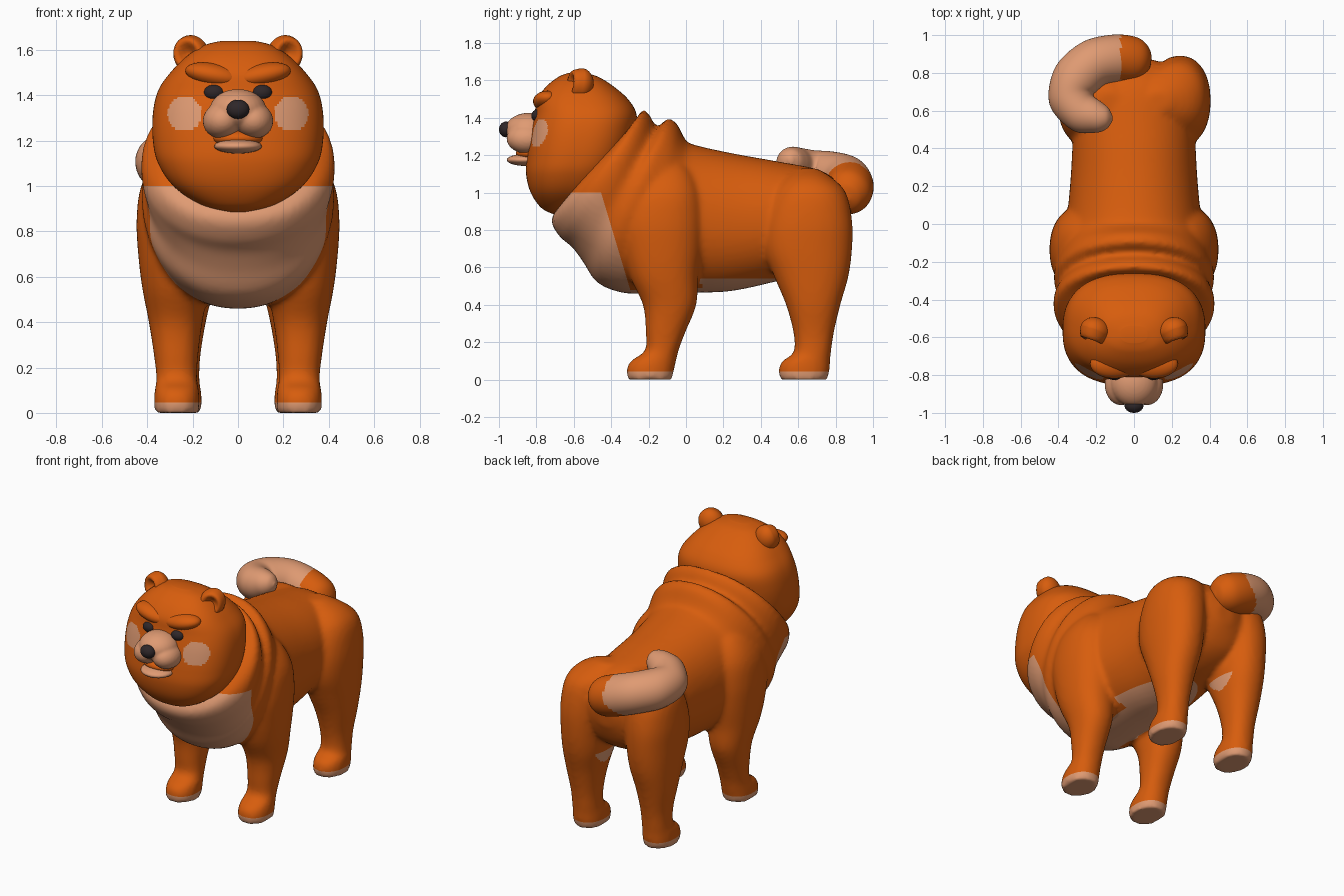
import bpy, bmesh, math
from mathutils import Vector, Matrix, Euler

if "Cube" in bpy.data.objects:
    bpy.data.objects.remove(bpy.data.objects["Cube"])


def material(name, rgb):
    m = bpy.data.materials.new(name)
    m.diffuse_color = (*rgb, 1)
    m.use_nodes = True
    m.node_tree.nodes["Principled BSDF"].inputs["Base Color"].default_value = m.diffuse_color
    return m


ORANGE = material("orange fur", (0.68, 0.109, 0.004))
CREAM = material("cream fur", (0.74, 0.325, 0.17))
DARK = material("dark nose and eyes", (0.028, 0.02, 0.022))


def finish(name, bm, mat, second=None, rule=None):
    """Turn a bmesh into a smooth object; faces matching rule get the second colour."""
    bmesh.ops.recalc_face_normals(bm, faces=bm.faces[:])
    for f in bm.faces:
        f.smooth = True
        f.material_index = int(bool(rule and rule(f.calc_center_median())))
    me = bpy.data.meshes.new(name)
    bm.to_mesh(me)
    bm.free()
    me.materials.append(mat)
    if second:
        me.materials.append(second)
    ob = bpy.data.objects.new(name, me)
    bpy.context.collection.objects.link(ob)
    return ob


def ring(c, u, v, p=2.0, n=56):
    """Superellipse ring around c with half axes u and v."""
    pts = []
    for i in range(n):
        a = 2 * math.pi * i / n
        ca, sa = math.cos(a), math.sin(a)
        x = math.copysign(abs(ca) ** (2 / p), ca)
        y = math.copysign(abs(sa) ** (2 / p), sa)
        pts.append(Vector(c) + Vector(u) * x + Vector(v) * y)
    return pts


def loft(name, rings, mat, second=None, rule=None, steps=4):
    """Skin a list of rings, smoothed along the length."""
    smooth = []
    last = len(rings) - 1
    for i in range(last):
        quad = [rings[max(i - 1, 0)], rings[i], rings[i + 1], rings[min(i + 2, last)]]
        for s in range(steps):
            t = s / steps
            smooth.append([0.5 * (2 * b + (c - a) * t + (2 * a - 5 * b + 4 * c - d) * t * t
                                  + (3 * b - a - 3 * c + d) * t ** 3)
                           for a, b, c, d in zip(*quad)])
    smooth.append(rings[-1])
    bm = bmesh.new()
    vs = [[bm.verts.new(p) for p in r] for r in smooth]
    n = len(vs[0])
    for r0, r1 in zip(vs, vs[1:]):
        for j in range(n):
            k = (j + 1) % n
            bm.faces.new((r0[j], r0[k], r1[k], r1[j]))
    bm.faces.new(vs[0])
    bm.faces.new(vs[-1])
    return finish(name, bm, mat, second, rule)


def ball(name, loc, size, mat, rot=(0, 0, 0), cupped=False):
    """Ellipsoid; cupped hollows out its front side."""
    bm = bmesh.new()
    bmesh.ops.create_uvsphere(bm, u_segments=28, v_segments=18, radius=1)
    if cupped:
        for v in bm.verts:
            if v.co.y < 0:
                r2 = v.co.x ** 2 + v.co.z ** 2
                v.co.y = -3.0 * r2 * (1 - r2) - 0.15 * (1 - r2)
    bm.transform(Matrix.Translation(loc) @ Euler(rot).to_matrix().to_4x4()
                 @ Matrix.Diagonal((*size, 1)))
    return finish(name, bm, mat)


def fuse(name, parts, voxel, rounds, cuts, mat, second=None, rule=None):
    """Merge parts into one soft skin, cut it along planes and colour by rule."""
    with bpy.context.temp_override(active_object=parts[0], object=parts[0],
                                   selected_objects=parts, selected_editable_objects=parts):
        bpy.ops.object.join()
    ob = parts[0]
    m = ob.modifiers.new("skin", 'REMESH')
    m.mode, m.voxel_size = 'VOXEL', voxel
    m = ob.modifiers.new("soften", 'SMOOTH')
    m.factor, m.iterations = 0.5, rounds
    bm = bmesh.new()
    bm.from_object(ob, bpy.context.evaluated_depsgraph_get())
    bpy.data.objects.remove(ob)
    for co, no in cuts:
        bmesh.ops.bisect_plane(bm, geom=bm.verts[:] + bm.edges[:] + bm.faces[:],
                               plane_co=co, plane_no=no, dist=1e-4)
    return finish(name, bm, mat, second, rule)


def side_ring(yt, zt, yb, zb, w):
    """Body ring from its top and bottom points in side view and its half width."""
    return ring((0, (yt + yb) / 2, (zt + zb) / 2), (w, 0, 0),
                (0, (yt - yb) / 2, (zt - zb) / 2), 2.15)


def flat_ring(z, yf, yb, x, w, p=2.2, n=56):
    """Horizontal ring from front and back y, centre x and half width."""
    return ring((x, (yf + yb) / 2, z), (w, 0, 0), (0, (yb - yf) / 2, 0), p, n)


# Body with the rolled neck ruff
body = [(.885, .92, .87, .80, .06), (.85, 1.01, .80, .66, .2), (.73, 1.115, .68, .58, .29),
        (.5, 1.165, .5, .53, .32), (.25, 1.21, .25, .475, .335), (.03, 1.26, .05, .465, .355),
        (-.01, 1.295, -.18, .46, .38), (-.05, 1.37, -.34, .465, .405),
        (-.10, 1.395, -.475, .52, .425), (-.155, 1.35, -.55, .63, .405),
        (-.195, 1.415, -.61, .71, .425), (-.235, 1.44, -.675, .765, .42),
        (-.285, 1.37, -.72, .855, .37), (-.40, 1.30, -.66, .95, .27)]
parts = [loft("body", [side_ring(*r) for r in body], ORANGE)]

# Leg profiles: height, front y, back y, centre x, half width
front_leg = [(0.0, -.31, -.075, .27, .097), (.05, -.318, -.065, .27, .1),
             (.10, -.295, -.053, .27, .097), (.155, -.22, -.04, .27, .09),
             (.25, -.215, -.005, .273, .097), (.40, -.23, .055, .275, .118),
             (.55, -.30, .065, .275, .147), (.70, -.345, .085, .275, .165),
             (.85, -.36, .09, .28, .167), (1.0, -.32, .075, .27, .157),
             (1.12, -.25, .03, .225, .13), (1.2, -.2, -.05, .19, .06)]
back_leg = [(0.0, .505, .755, .26, .097), (.05, .495, .767, .26, .1),
            (.10, .515, .77, .26, .097), (.145, .575, .775, .26, .09),
            (.25, .575, .79, .26, .094), (.40, .535, .825, .26, .118),
            (.55, .472, .868, .25, .142), (.70, .415, .888, .245, .157),
            (.85, .42, .888, .24, .164), (1.0, .47, .855, .22, .16),
            (1.08, .53, .78, .17, .14), (1.13, .6, .7, .13, .06)]
for s in (-1, 1):
    for prof in (front_leg, back_leg):
        parts.append(loft("leg", [flat_ring(z, f, b, s * x, w) for z, f, b, x, w in prof],
                          ORANGE))


def cream_body(c):
    """Soles, belly and chest bib."""
    if c.z < 0.045:
        return True
    leg = abs(c.x) > 0.13 and (-0.33 < c.y < 0.08 or 0.43 < c.y)
    belly = 0.44 < c.z < 0.54 and not leg
    return belly or (0.44 < c.z < 1.0 and c.y < -0.37 - 0.3 * (c.z - 0.72))


fuse("body_and_legs", parts, 0.016, 6,
     [((0, 0, .045), (0, 0, 1)), ((0, 0, .54), (0, 0, 1)), ((0, 0, 1), (0, 0, 1)),
      ((0, -.37, .72), (0, 1, .3))], ORANGE, CREAM, cream_body)

# Head with brows, and round cheek spots coloured on its faces
head = [(.885, -.71, -.62, .05), (.92, -.775, -.5, .17), (1.0, -.83, -.42, .285),
        (1.1, -.855, -.35, .352), (1.2, -.85, -.30, .375), (1.32, -.832, -.27, .375),
        (1.42, -.81, -.265, .352), (1.5, -.795, -.31, .298), (1.57, -.745, -.39, .228),
        (1.62, -.68, -.47, .15), (1.64, -.63, -.54, .07)]
loft("head", [flat_ring(z, f, b, 0, w, 2.5, 192) for z, f, b, w in head], ORANGE, CREAM,
     lambda c: c.y < -.6 and math.hypot(abs(c.x) - .235, c.z - 1.318) < .076, steps=10)

# Nose and mouth
ball("mouth_inside", (0, -.83, 1.21), (.11, .08, .04), ORANGE)
ball("lower_lip", (0, -.86, 1.175), (.105, .098, .032), CREAM)
ball("nose", (0, -.962, 1.338), (.05, .038, .042), DARK)

# Muzzle: bridge and two jowls in one soft skin
muzzle = [ball("bridge", (0, -.84, 1.335), (.125, .128, .092), CREAM)]
for s in (-1, 1):
    muzzle.append(ball("jowl", (s * .068, -.85, 1.29), (.088, .11, .08), CREAM, (0, s * .3, 0)))
fuse("muzzle", muzzle, 0.008, 4, [], CREAM)

# Mirrored ears, eyes and brows
for s, side in ((-1, "right"), (1, "left")):
    ball(f"ear_{side}", (s * .205, -.565, 1.577), (.08, .07, .09), ORANGE,
         (-.1, s * .4, s * .3), cupped=True)
    ball(f"eye_{side}", (s * .105, -.79, 1.412), (.046, .036, .035), DARK)
    ball(f"brow_{side}", (s * .105, -.74, 1.488), (.13, .078, .052), ORANGE, (0, -s * .2, 0))

# Curled tail: centre and radius along the path
tail = [(.085, .855, .97, .02), (.06, .858, .975, .08), (0, .868, 1.0, .122),
        (-.11, .872, 1.04, .13), (-.22, .845, 1.075, .129), (-.31, .76, 1.095, .127),
        (-.33, .66, 1.11, .12), (-.27, .585, 1.14, .105), (-.19, .565, 1.165, .083),
        (-.14, .56, 1.175, .055), (-.115, .56, 1.175, .015)]
rings = []
for i, (x, y, z, r) in enumerate(tail):
    a, b = tail[max(i - 1, 0)], tail[min(i + 1, len(tail) - 1)]
    t = (Vector(b[:3]) - Vector(a[:3])).normalized()
    u = t.cross(Vector((0, 0, 1))).normalized()
    rings.append(ring((x, y, z), u * r, u.cross(t) * r))
loft("tail", rings, ORANGE, CREAM, lambda c: c.x < -0.07 - 1.1 * max(0, 1.05 - c.z), steps=8)
